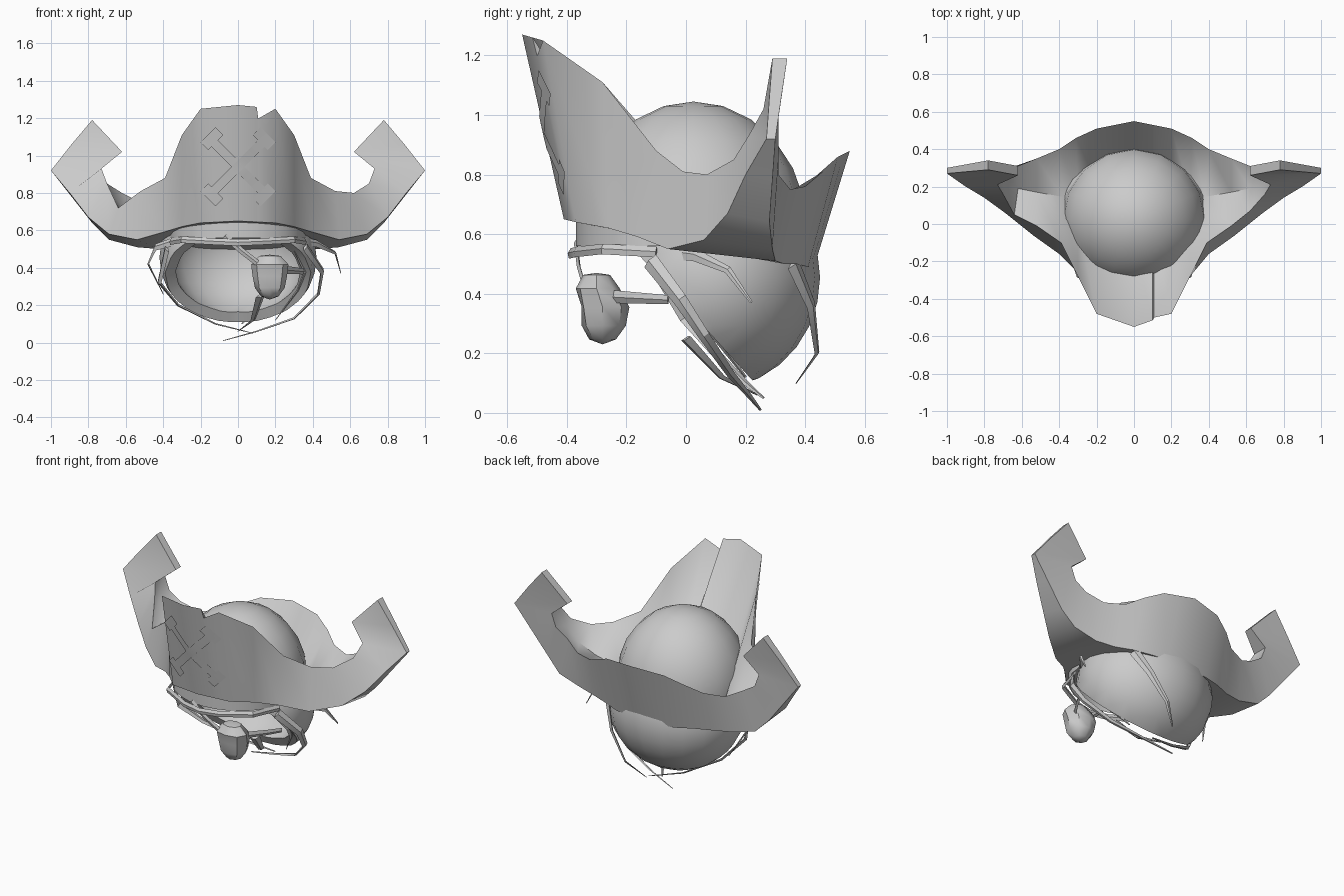
import bpy, bmesh, math
from mathutils import Vector

cube = bpy.data.objects.get("Cube")
if cube:
    bpy.data.objects.remove(cube)

grey = bpy.data.materials.new("plain grey")
grey.use_nodes = True
grey.diffuse_color = (0.6, 0.6, 0.6, 1)
grey.node_tree.nodes["Principled BSDF"].inputs["Base Color"].default_value = (0.6, 0.6, 0.6, 1)


def finish(bm, name, smooth=40):
    mesh = bpy.data.meshes.new(name)
    bm.to_mesh(mesh)
    bm.free()
    obj = bpy.data.objects.new(name, mesh)
    bpy.context.collection.objects.link(obj)
    mesh.materials.append(grey)
    bpy.ops.object.select_all(action='DESELECT')
    obj.select_set(True)
    bpy.context.view_layer.objects.active = obj
    bpy.ops.object.shade_smooth_by_angle(angle=math.radians(smooth))
    return obj


def ball(bm, centre, radii, u, v):
    bmesh.ops.create_uvsphere(bm, u_segments=u, v_segments=v, radius=1)
    for p in bm.verts:
        p.co = Vector(centre) + Vector(a * b for a, b in zip(p.co, radii))


def cut(bm, point, normal):
    bmesh.ops.bisect_plane(bm, geom=bm.verts[:] + bm.edges[:] + bm.faces[:],
                           plane_co=point, plane_no=normal, clear_outer=True)
    bmesh.ops.remove_doubles(bm, verts=bm.verts, dist=.02)


# Hat: edge rails, from the middle out to the horn tip
front_top = [(0, -.55, 1.27), (.2, -.48, 1.25), (.3, -.28, 1.11), (.39, -.1, .88), (.52, -.01, .81),
             (.62, .07, .8), (.7, .16, .85), (.73, .21, .93), (.62, .26, 1.02), (.78, .29, 1.19)]
front_low = [(0, -.41, .65), (.2, -.37, .64), (.3, -.26, .62), (.4, -.16, .59), (.54, -.06, .55),
             (.69, .06, .58), (.8, .14, .67), (.9, .2, .8), (1, .27, .92), (.89, .28, 1.06)]
back_low = [(0, .43, .49), (.2, .41, .49), (.32, .37, .5), (.42, .33, .5), (.54, .3, .51),
            (.69, .29, .55), (.78, .28, .64), (.89, .29, .78), (1, .3, .92), (.89, .32, 1.06)]
back_top = [(0, .55, .88), (.2, .51, .86), (.31, .46, .81), (.4, .4, .76), (.52, .35, .75),
            (.62, .31, .8), (.7, .31, .85), (.73, .31, .93), (.62, .31, 1.02), (.78, .34, 1.19)]
# Sloping insides meet in a crease beside the crown
crease = [(.38, .145, .62), (.52, .17, .67), (.62, .19, .73), (.7, .2, .82)]
back_inner = [(0, .28, .53), (.2, .22, .54), (.3, .18, .57)] + crease
front_inner = [(0, -.1, .6), (.2, -.07, .6), (.3, .02, .61)] + crease
for inner, t in ((back_inner, .7), (front_inner, .3)):
    inner += [Vector(a).lerp(Vector(b), t) for a, b in zip(front_top[7:], back_top[7:])]

rails = (front_top, front_low, back_low, back_top, back_inner, front_inner)
half = [[Vector(p) for p in col] for col in zip(*rails)]
flip = Vector((-1, 1, 1))
left = [[p * flip for p in col] for col in reversed(half[1:])]
left[4][0] += Vector((-.02, -.02, -.08))


def torn(t, drop):
    col = [a.lerp(b, t) for a, b in zip(half[0], half[1])]
    col[0] = col[0].lerp(col[1], drop)
    return col


columns = left + [half[0], torn(.5, 0), torn(.54, .1)] + half[1:]
bm = bmesh.new()
grid = [[bm.verts.new(p) for p in col] for col in columns]
for a, b in zip(grid, grid[1:]):
    for i in range(6):
        j = (i + 1) % 6
        bm.faces.new((a[i], a[j], b[j], b[i]))
for end in (grid[0], grid[-1]):
    bm.faces.new(end)
bmesh.ops.remove_doubles(bm, verts=bm.verts, dist=.0005)
bmesh.ops.recalc_face_normals(bm, faces=bm.faces)
finish(bm, "hat_brim", 50)

# Rounded crown above the brim
bm = bmesh.new()
ball(bm, (0, .025, .6), (.39, .385, .445), 16, 12)
cut(bm, (0, .05, .57), (0, -.19, -1))
finish(bm, "hat_crown", 60)

# Hollow hood with a slanted face opening and a crisp rim
bm = bmesh.new()
ball(bm, (0, .09, .455), (.42, .36, .375), 20, 14)
cut(bm, (0, .05, .3), (0, -.74, -.67))
hood = finish(bm, "hood", 60)
shell = hood.modifiers.new("thickness", 'SOLIDIFY')
shell.thickness = .06
shell.offset = -1
rim = hood.modifiers.new("crisp rim", 'EDGE_SPLIT')
rim.split_angle = math.radians(50)


# Thin tapering strands around the hood
def strand(name, points, width=.03, tip=.15):
    bm = bmesh.new()
    pts = [Vector(p) for p in points]
    rings = []
    for i, p in enumerate(pts):
        along = (pts[min(i + 1, len(pts) - 1)] - pts[max(i - 1, 0)]).normalized()
        out = p - Vector((0, .1, .45))
        out = (out - along * out.dot(along)).normalized()
        side = along.cross(out)
        w = width * (1 - (1 - tip) * i / (len(pts) - 1))
        rings.append([bm.verts.new(p + d) for d in (side * w, out * w * .4, -side * w, -out * w * .4)])
    for a, b in zip(rings, rings[1:]):
        for i in range(4):
            j = (i + 1) % 4
            bm.faces.new((a[i], a[j], b[j], b[i]))
    bm.faces.new(rings[0])
    bm.faces.new(rings[-1])
    bmesh.ops.recalc_face_normals(bm, faces=bm.faces)
    finish(bm, name, 30)


strand("left_side_strand", [(.28, -.12, .55), (.42, .03, .53), (.52, .14, .48), (.55, .22, .37)])
strand("right_side_strand", [(-.28, -.12, .56), (-.44, -.02, .51), (-.48, .06, .42), (-.4, .14, .26)])
strand("left_rim_strand", [(.36, -.12, .51), (.45, -.02, .38), (.43, .06, .26),
                           (.3, .15, .13), (.1, .21, .06), (-.08, .25, .01)])
strand("right_rim_strand", [(-.38, -.1, .5), (-.42, 0, .32), (-.32, .1, .2), (-.12, .2, .1), (.08, .26, .05)])
strand("left_inner_strand", [(.3, -.1, .53), (.36, .0, .38), (.32, .08, .28), (.2, .2, .12)])
strand("chin_strand", [(.12, 0, .25), (.08, .12, .12), (0, .24, .06)])
strand("rear_strand", [(.3, .36, .5), (.23, .42, .36), (.12, .44, .2), (.02, .37, .1)])
strand("forehead_band", [(-.36, -.1, .54), (-.3, -.28, .55), (-.12, -.37, .54), (0, -.39, .535),
                         (.12, -.37, .54), (.3, -.28, .55), (.36, -.1, .54)], .018, 1)

# Headband joining the hat to the forehead
bm = bmesh.new()
rows = []
for i in range(13):
    a = math.pi * i / 12
    x, y = .36 * math.cos(a), -.06 - .31 * math.sin(a)
    rows.append([bm.verts.new((x, y, z)) for z in (.56, .574 - .19 * y)])
for a, b in zip(rows, rows[1:]):
    bm.faces.new((a[0], a[1], b[1], b[0]))
finish(bm, "headband")

# Eye patch and its two straps
bm = bmesh.new()
ball(bm, (.17, -.28, .355), (.115, .09, .125), 8, 6)
for v in bm.verts:
    v.co.y = max(v.co.y, -.35)
    if v.co.z > .36:
        v.co.y -= .02
        v.co.z = min(v.co.z, .47)
    else:
        v.co.x += .2 * (.17 - v.co.x)
finish(bm, "eye_patch", 40)
strand("upper_patch_strap", [(-.07, -.37, .57), (.02, -.36, .49), (.11, -.34, .42)], .016, 1)
strand("side_patch_strap", [(.24, -.24, .39), (.3, -.15, .385), (.35, -.06, .38)], .022, .7)


# Crossed emblem plates lying on the front panel
def on_panel(x, z):
    h = z - .65
    return Vector((x, -.419 + (.2 + .25 * h) * abs(x) - .23 * h, z))


def bar(name, a, b, w, steps=8):
    bm = bmesh.new()
    n = Vector((a[1] - b[1], b[0] - a[0])).normalized() * w
    rows = []
    for i in range(steps + 1):
        x, z = Vector(a).lerp(Vector(b), i / steps)
        rows.append([bm.verts.new(on_panel(x + s * n.x, z + s * n.y)) for s in (-1, 1)])
    for p, q in zip(rows, rows[1:]):
        bm.faces.new((p[0], q[0], q[1], p[1]))
    bmesh.ops.recalc_face_normals(bm, faces=bm.faces)
    finish(bm, name)


for side, name in ((1, "left"), (-1, "right")):
    bar(name + "_emblem_bar", (-.15 * side, .79), (.15 * side, 1.09), .025)
    bar(name + "_emblem_upper_end", (.1 * side, 1.13), (.18 * side, 1.05), .03, 3)
    bar(name + "_emblem_lower_end", (.1 * side, .75), (.18 * side, .83), .03, 3)
